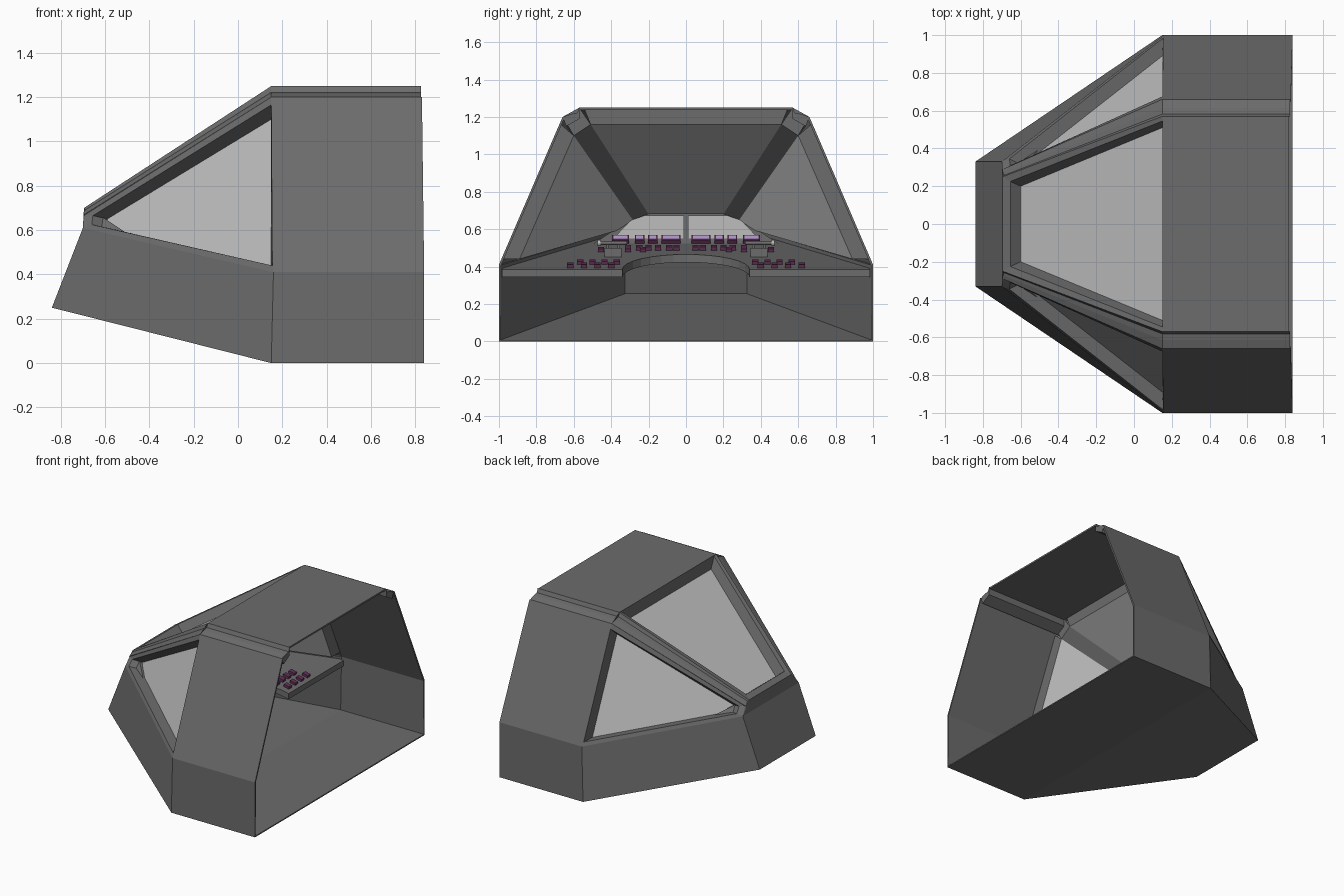
import bpy, bmesh, math
from mathutils import Vector, Matrix

if "Cube" in bpy.data.objects:
    bpy.data.objects.remove(bpy.data.objects["Cube"])


def mat(name, c):
    m = bpy.data.materials.new(name)
    m.diffuse_color = (*c, 1)
    m.use_nodes = True
    m.node_tree.nodes["Principled BSDF"].inputs["Base Color"].default_value = m.diffuse_color
    return m


HULL = mat("dark_grey", (.15, .15, .15))
GLASS = mat("light_grey", (.5, .5, .5))
PLUM = mat("plum", (.13, .03, .10))
LILAC = mat("lilac", (.50, .33, .65))


def finish(name, bm, m):
    bmesh.ops.remove_doubles(bm, verts=bm.verts, dist=.0005)
    bmesh.ops.recalc_face_normals(bm, faces=bm.faces)
    me = bpy.data.meshes.new(name)
    bm.to_mesh(me)
    bm.free()
    ob = bpy.data.objects.new(name, me)
    me.materials.append(m)
    bpy.context.collection.objects.link(ob)
    return ob


def flip(p):
    return (p[0], -p[1], p[2])


def sheet(name, faces, m=HULL, mirror=()):
    """Panels from corner lists; those in mirror are repeated across y."""
    bm = bmesh.new()
    for f in list(faces) + list(mirror) + [[flip(p) for p in f] for f in mirror]:
        bm.faces.new([bm.verts.new(p) for p in f])
    return finish(name, bm, m)


def span(a, b):
    """Quad across the cabin between two half-edge points."""
    return [a, b, flip(b), flip(a)]


def ring(outer, inner):
    n = len(outer)
    return [[outer[i], outer[(i + 1) % n], inner[(i + 1) % n], inner[i]] for i in range(n)]


def loft(name, stations, m=HULL):
    faces = [stations[0], stations[-1]]
    for a, b in zip(stations, stations[1:]):
        faces += ring(a, b)
    return sheet(name, [], m, faces)


# hull corners (half)
fb, fm, fn = (.84, 1, 0), (.15, 1, 0), (-.84, .33, .25)
wb, wm, wn = (.84, 1, .41), (.16, 1, .41), (-.70, .33, .61)
sb, sm, sn = (.83, .66, 1.2), (.15, .66, 1.2), (-.69, .29, .67)
rb, rm, rn = (.82, .57, 1.25), (.15, .57, 1.25), (-.695, .25, .70)

# hull shell, open at the rear
hull = sheet("hull_shell",
             [span(fb, fm), span(fm, fn), span(fn, wn), span(wn, rn), span(rb, rm)],
             HULL,
             [[fb, fm, wm, wb], [fm, fn, wn, wm], [wb, wm, sm, sb], [wn, sn, rn]])
sol = hull.modifiers.new("thickness", 'SOLIDIFY')
sol.thickness = .012
sol.offset = -1

# grooved rails along the roof edges
prof = [(.57, 1.25), (.582, 1.222), (.615, 1.215), (.66, 1.2), (.64, 1.15), (.57, 1.19)]
nose = [(.25, .70), (.255, .688), (.27, .682), (.29, .67), (.275, .64), (.235, .665)]
loft("roof_rail", [[(.825, *p) for p in prof], [(.15, *p) for p in prof],
                   [(-.695, *p) for p in nose]])

# front window: flat rim, deep reveal, pane
f_mid, n_mid = (.15, .545, 1.245), (-.655, .225, .722)
f_in, n_in = (.15, .51, 1.16), (-.60, .20, .68)


def loop(a, b):
    return [a, b, flip(b), flip(a)]


sheet("front_window_frame", ring(loop(rm, rn), loop(f_mid, n_mid))
      + ring(loop(f_mid, n_mid), loop(f_in, n_in)))
sheet("front_window_pane", [loop(f_in, n_in)], GLASS)

# side windows
s_out = [wm, wn, sn, sm]
s_mid = [(.155, .985, .44), (-.66, .345, .625), (-.655, .31, .665), (.15, .675, 1.165)]
s_in = [(.15, .89, .44), (-.59, .31, .61), (-.59, .285, .65), (.15, .60, 1.10)]
sheet("side_window_frames", [], HULL, ring(s_out, s_mid) + ring(s_mid, s_in))
sheet("side_window_panes", [], GLASS, [s_in])

# inner faces of the window pillars
sheet("window_pillars", [], HULL, [[f_in, s_in[3], s_in[2], n_in],
                                   [f_in, s_in[3], sm, rm]])

# sloping dashboard with a round knee cutout
SL = .235


def dash_z(x):
    return .385 + SL * (.18 - x)


outline = [(.34 * math.sin(a), .34 * math.cos(a)) for a in
           [math.radians(180 * i / 16) for i in range(17)]]
outline = [(.18 - s, c) for s, c in outline]
outline += [(.18, -.985), (.15, -.98), (-.66, -.345), (-.66, .345), (.15, .98), (.18, .985)]
bm = bmesh.new()
top = bm.faces.new([bm.verts.new((x, y, dash_z(x))) for x, y in outline])
ext = bmesh.ops.extrude_face_region(bm, geom=[top], use_keep_orig=True)
for v in ext['geom']:
    if isinstance(v, bmesh.types.BMVert):
        v.co.z -= .042
finish("dashboard", bm, HULL)

# instrument fascia rising to the front window
lo, hi = Vector((-.38, .52, .505)), Vector((-.65, .25, .685))


def fas(t, y, lift=0):
    p = lo.lerp(hi, t)
    return (p.x + .55 * lift, y, p.z + .83 * lift)


sheet("fascia", [span(tuple(lo), tuple(hi))], HULL,
      [[tuple(lo), tuple(hi), (-.66, .33, .58)]])
sheet("fascia_panels", [], GLASS,
      [[fas(.22, .01, .006), fas(.22, .39, .006), fas(.9, .27, .006), fas(.9, .01, .006)]])

TILT = math.atan2(.18, .27)


def blocks(name, items, m):
    """Boxes given as centre, size and tilt about y, mirrored across y."""
    bm = bmesh.new()
    for c, s, tilt in items:
        for sign in (1, -1):
            bmesh.ops.create_cube(bm, size=1, matrix=Matrix.Translation((c[0], sign * c[1], c[2]))
                                  @ Matrix.Rotation(tilt, 4, 'Y') @ Matrix.Diagonal((*s, 1)))
    return finish(name, bm, m)


# fascia screens
screens = [(.08, .10), (.178, .05), (.248, .05), (.35, .09)]
blocks("screen_bezels", [(fas(.17, y, .012), (.05, w, .024), TILT) for y, w in screens], PLUM)
blocks("screen_faces", [(fas(.17, y, .024), (.036, w - .014, .006), TILT) for y, w in screens], LILAC)

# dashboard buttons
spots = [(.13, .40 + .073 * i) for i in range(4)] + [(.055, .37 + .065 * i) for i in range(4)]
spots += [(-.27, y) for y in (.05, .09, .15, .20, .25, .31)] + [(-.23, y) for y in (.23, .31, .455)]
blocks("buttons", [((x, y, dash_z(x) + .008), (.045, .033, .022), math.atan(SL))
                   for x, y in spots], PLUM)

# control levers with cross grips
blocks("lever_bases", [((-.14, .39, .475), (.08, .09, .05), 0)], HULL)
blocks("lever_posts", [((-.14, y, .505), (.014, .012, .04), 0) for y in (.36, .42)], HULL)


def bars(name, y, length, r, m):
    bm = bmesh.new()
    for s in (1, -1):
        bmesh.ops.create_cone(bm, cap_ends=True, segments=12, radius1=r, radius2=r, depth=length,
                              matrix=Matrix.Translation((-.14, s * y, .525))
                              @ Matrix.Rotation(math.pi / 2, 4, 'X'))
    return finish(name, bm, m)


bars("lever_grips", .39, .15, .011, HULL)
bars("lever_knobs", .465, .014, .016, GLASS)
